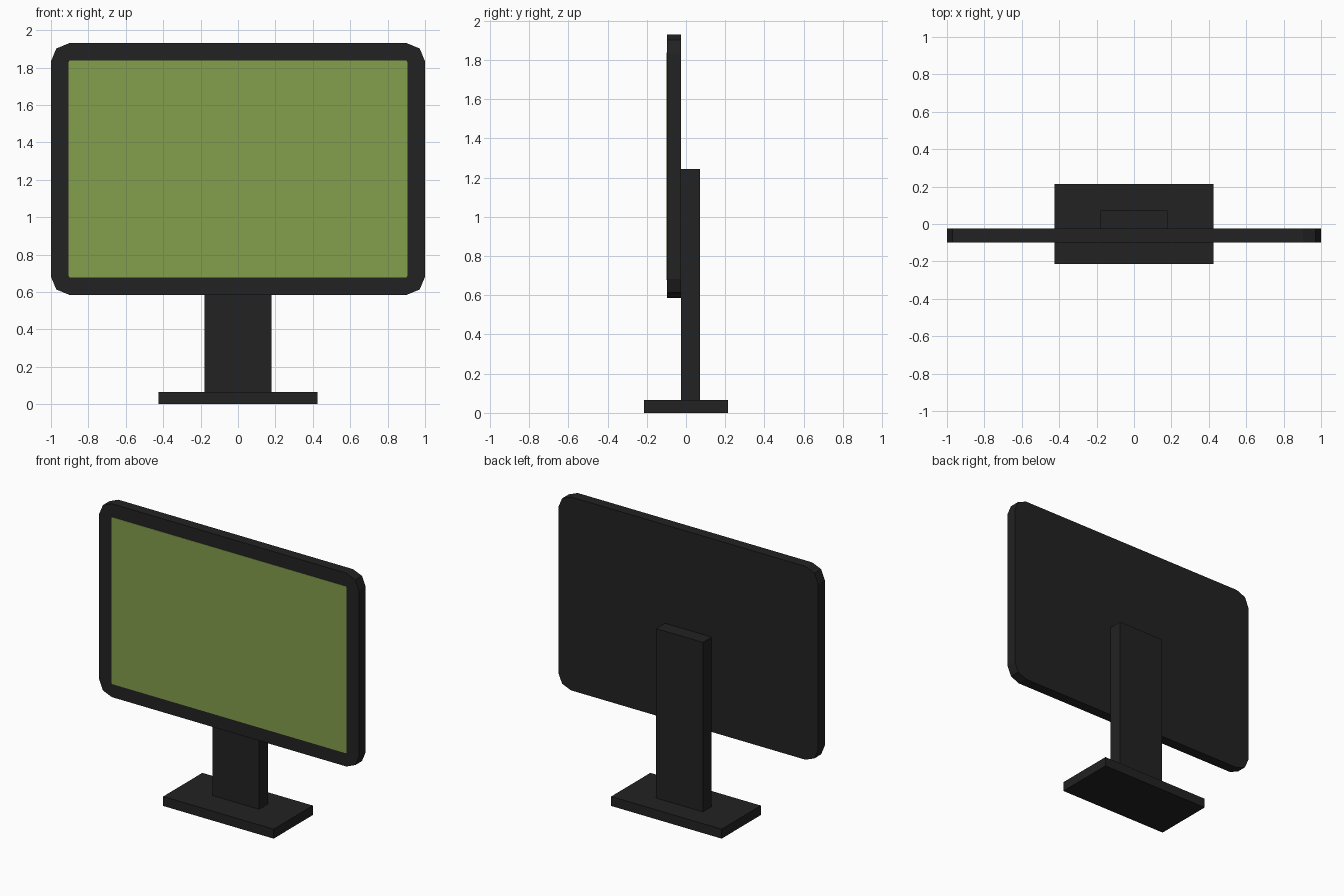
import bpy
import bmesh
from math import cos, sin, pi

cube = bpy.data.objects.get("Cube")
if cube:
    bpy.data.objects.remove(cube, do_unlink=True)


def material(name, rgb):
    mat = bpy.data.materials.new(name)
    mat.use_nodes = True
    colour = (*rgb, 1.0)
    mat.diffuse_color = colour
    bsdf = next(n for n in mat.node_tree.nodes if n.type == "BSDF_PRINCIPLED")
    bsdf.inputs["Base Color"].default_value = colour
    bsdf.inputs["Roughness"].default_value = 0.8
    return mat


def add_object(name, bm, mat):
    bmesh.ops.recalc_face_normals(bm, faces=bm.faces)
    mesh = bpy.data.meshes.new(name)
    bm.to_mesh(mesh)
    bm.free()
    mesh.materials.append(mat)
    obj = bpy.data.objects.new(name, mesh)
    bpy.context.collection.objects.link(obj)
    return obj


def rounded_slab(name, mat, half_x, y, z, radius=0.0, segments=2):
    """Upright slab: an outline in x and z, extruded from y[0] to y[1]."""
    bm = bmesh.new()
    mid_z, half_z = (z[0] + z[1]) / 2, (z[1] - z[0]) / 2
    outline = []
    corners = ((1, 1), (-1, 1), (-1, -1), (1, -1))
    for i, (sx, sz) in enumerate(corners):
        for k in range(segments + 1 if radius else 1):
            a = (i + k / segments) * pi / 2
            px = sx * (half_x - radius) + radius * cos(a)
            pz = sz * (half_z - radius) + radius * sin(a)
            outline.append(bm.verts.new((px, y[0], mid_z + pz)))
    face = bm.faces.new(outline)
    ext = bmesh.ops.extrude_face_region(bm, geom=[face])
    moved = [g for g in ext["geom"] if isinstance(g, bmesh.types.BMVert)]
    bmesh.ops.translate(bm, verts=moved, vec=(0, y[1] - y[0], 0))
    return add_object(name, bm, mat)


charcoal = material("charcoal plastic", (0.016, 0.016, 0.016))
green = material("olive green screen", (0.231, 0.342, 0.072))

# Display housing with chamfered corners, and the screen plate on its front
rounded_slab("display_housing", charcoal, 1.0, (-0.098, -0.025), (0.585, 1.93), 0.097)
rounded_slab("screen", green, 0.905, (-0.1, -0.095), (0.677, 1.838), 0.008)

# Upright and foot of the stand
rounded_slab("stand_upright", charcoal, 0.18, (-0.025, 0.072), (0.06, 1.245))
rounded_slab("stand_base", charcoal, 0.425, (-0.215, 0.215), (0.0, 0.066))
